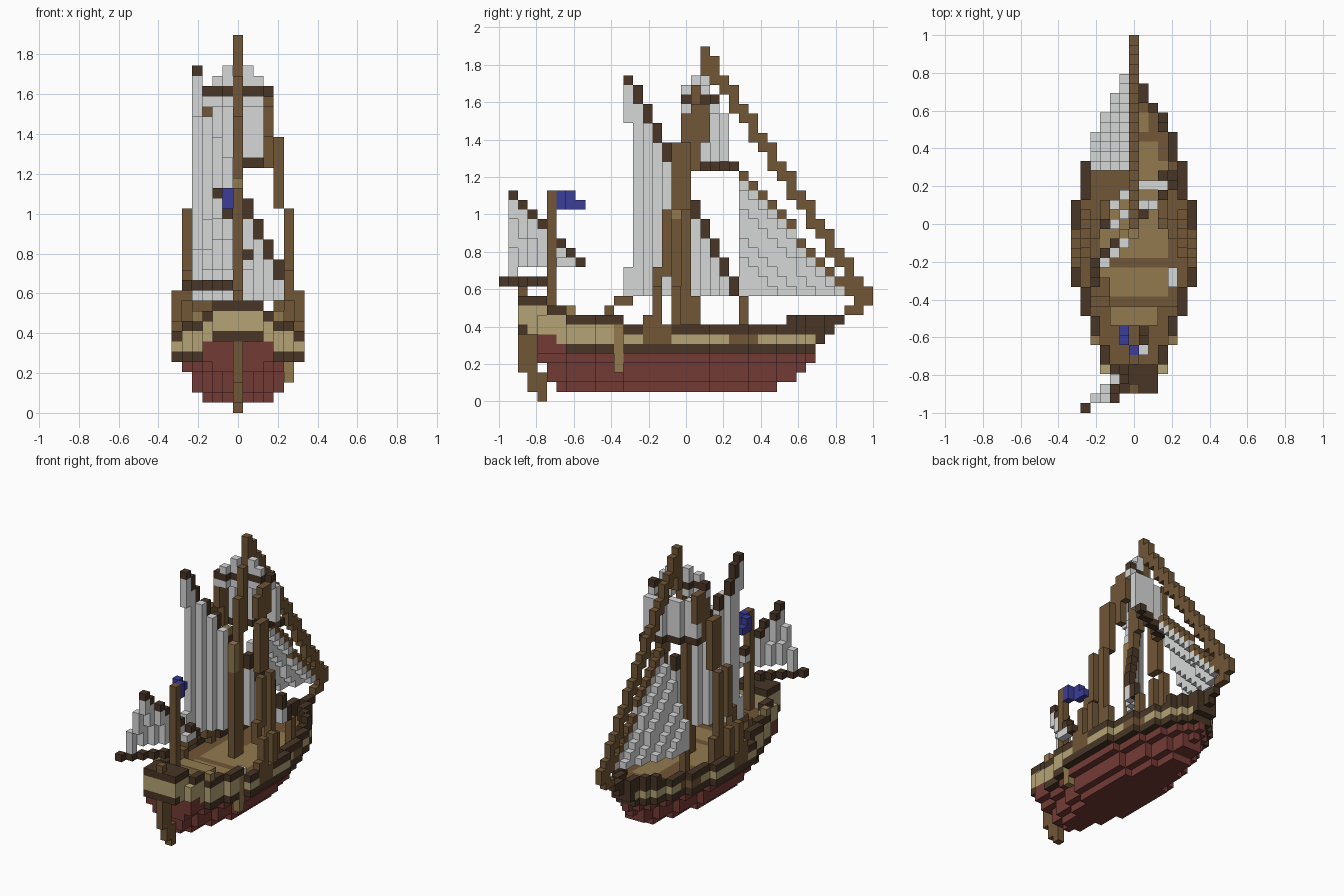
import bpy, bmesh
from mathutils import Vector

if "Cube" in bpy.data.objects:
    bpy.data.objects.remove(bpy.data.objects["Cube"])

LENGTH = 39
V = 2 / LENGTH   # block size


def make_material(name, rgb):
    lin = [((c / 255 + 0.055) / 1.055) ** 2.4 for c in rgb] + [1]
    m = bpy.data.materials.new(name)
    m.use_nodes = True
    m.diffuse_color = lin
    m.node_tree.nodes["Principled BSDF"].inputs["Base Color"].default_value = lin
    return m


MATS = [make_material(n, c) for n, c in (
    ("dark wood", (72, 54, 38)), ("brown wood", (113, 86, 54)),
    ("deck tan", (147, 122, 78)), ("pale planking", (181, 164, 117)),
    ("hull red", (116, 59, 54)), ("sail grey", (214, 216, 215)),
    ("flag blue", (60, 61, 153)))]
DARK, BROWN, TAN, PALE, RED, GREY, BLUE = range(len(MATS))
SIDES = [Vector(d) for d in ((1, 0, 0), (-1, 0, 0), (0, 1, 0), (0, -1, 0), (0, 0, 1), (0, 0, -1))]


def block_part(name, cells):
    """Mesh of unit blocks {(x, y, z): colour}, keeping outer faces only."""
    bm = bmesh.new()
    for cell, mat in cells.items():
        c = Vector(cell)
        for n in SIDES:
            if tuple(int(a) for a in c + n) in cells:
                continue
            u = Vector((n.y, n.z, n.x))
            w = n.cross(u)
            mid = c + n / 2
            corners = [mid + (u * a + w * b) / 2 for a, b in ((-1, -1), (1, -1), (1, 1), (-1, 1))]
            f = bm.faces.new([bm.verts.new((p.x * V, -1 + (p.y + 0.5) * V, (p.z + 0.5) * V))
                              for p in corners])
            f.material_index = mat
    bmesh.ops.remove_doubles(bm, verts=bm.verts, dist=V / 100)
    mesh = bpy.data.meshes.new(name)
    bm.to_mesh(mesh)
    bm.free()
    for m in MATS:
        mesh.materials.append(m)
    ob = bpy.data.objects.new(name, mesh)
    bpy.context.collection.objects.link(ob)


def box(xs, ys, zs, mat):
    """Block box from inclusive ranges."""
    return {(x, y, z): mat for x in range(xs[0], xs[1] + 1)
            for y in range(ys[0], ys[1] + 1) for z in range(zs[0], zs[1] + 1)}


def post(x, y, z0, z1, mat):
    return box((x, x), (y, y), (z0, z1), mat)


# Plan of the hull: half width from stern to bow
STEPS = ((2, 2), (4, 3), (7, 4), (10, 5), (13, 6), (22, 5), (26, 4), (29, 3), (31, 2), (32, 1), (34, 0), (36, -1))


def half(y):
    return max([-1] + [w for i, (s, w) in enumerate(STEPS[:-1]) if s <= y < STEPS[i + 1][0]])


def on_rim(x, y, y0, y1):
    return abs(x) == half(y) or y in (y0, y1) or any(abs(x) > half(y + d) for d in (-1, 1))


# Red bottom: level, first row, last row, widest half, inset
lower = {}
for z, y0, y1, widest, inset in ((1, 6, 28, 3, 3), (2, 5, 30, 4, 2), (3, 5, 31, 4, 2), (4, 4, 32, 5, 1)):
    for y in range(y0, y1 + 1):
        w = max(0, min(widest, half(y) - inset))
        lower.update(box((-w, w), (y, y), (z, z), RED))
for y in range(4, 7):
    lower.update(box((-half(y), half(y)), (y, y), (5, 6 if y < 6 else 5), RED))
block_part("hull_bottom", lower)

# Wale, planking and main deck
upper = {}
for y in range(6, 34):
    w = half(y)
    for x in range(-w, w + 1):
        if 7 <= y <= 32:
            upper[x, y, 5] = DARK
        if on_rim(x, y, 6, 33):
            colour = DARK if y > 32 else BROWN if 15 <= y <= 17 or 24 <= y <= 26 else PALE
        else:
            hatch = 12 <= y <= 27 and y != 15 and abs(x) <= min(3, w - 2) and (x >= 0 or y < 22)
            colour = TAN if hatch or (y in (29, 30) and x == 1) else BROWN
        upper[x, y, 6] = colour
for z in (5, 6):
    upper[5, 12, z] = TAN
block_part("planking_and_deck", upper)

# Rails along the sides and the raised bow
rail = {}
for z, y0, y1 in ((7, 11, 34), (8, 30, 35), (8, 9, 12)):
    for y in range(y0, y1 + 1):
        for x in range(-half(y), half(y) + 1):
            if on_rim(x, y, -1, y1 if y1 > 20 else -1):
                rail[x, y, z] = PALE if z == 7 and y < 12 else BROWN if z == 7 and 15 <= y <= 17 else DARK
rail[5, 12, 7] = TAN
block_part("side_rails", rail)

# Raised stern
stern = {}
for y in range(2, 11):
    w = half(y)
    for x in range(-w, w + 1):
        edge = on_rim(x, y, 2, -1)
        stern[x, y, 7] = DARK if y == 2 else PALE if edge else BROWN
        if y < 5 or (edge and y < 9):
            stern[x, y, 8] = PALE if y < 7 else DARK
        if 5 <= y < 8 and edge:
            stern[x, y, 9] = DARK if y < 7 else TAN
block_part("raised_stern", stern)
block_part("stern_cabin", {**box((-2, 2), (2, 4), (9, 9), PALE), **box((-2, 2), (2, 4), (10, 10), DARK)})
block_part("aft_hatch", box((-2, 2), (9, 10), (8, 8), TAN))

# Rudder
block_part("rudder", {**post(0, 4, 0, 2, BROWN), **post(0, 3, 1, 6, BROWN), **post(0, 2, 3, 6, BROWN)})

# Steering board and a cleat on the left side
block_part("side_board", post(5, 12, 3, 4, TAN))
block_part("side_cleat", box((4, 4), (13, 14), (7, 7), GREY))

# Masts
mast = {**box((0, 0), (18, 19), (7, 22), BROWN), **post(0, 19, 23, 28, BROWN)}
mast.update({**post(0, 20, 24, 32, BROWN), **post(0, 21, 31, 36, BROWN)})
mast.update(post(0, 18, 19, 22, TAN))
mast.update(post(-1, 18, 24, 24, TAN))
block_part("main_mast", mast)
block_part("aft_mast", {**post(0, 5, 8, 21, BROWN), **post(0, 2, 11, 11, BROWN)})

# Two thin shrouds converging upward, and rigging posts, on both sides
AFT_LINE = ((6, 15, 7, 8), (6, 16, 8, 11), (5, 16, 11, 13), (5, 17, 13, 19), (4, 18, 20, 26), (3, 19, 27, 29))
FORE_LINE = ((6, 18, 8, 11), (5, 19, 8, 19), (4, 19, 20, 26), (3, 20, 24, 30), (3, 21, 27, 30))
for side, name in ((1, "left"), (-1, "right")):
    for line, runs in (("aft", AFT_LINE), ("fore", FORE_LINE)):
        shroud = {}
        for x, y, z0, z1 in runs:
            shroud.update(post(side * x, y, z0, z1, BROWN))
        block_part(f"{name}_{line}_shroud", shroud)
    block_part(name + "_fore_post", post(side * 4, 25, 7, 10, BROWN))
    block_part(name + "_mid_post", post(side * 5, 20, 7, 10, BROWN))


# Forestay and bowsprit
def stay_height(y):
    return max(11, round(36 - (y - 21) * 25 / 17))


stay = {}
for y in range(21, 39):
    stay.update(post(0, y, stay_height(y + 1), stay_height(y), BROWN))
block_part("forestay", stay)
block_part("bowsprit", {**box((0, 0), (36, 37), (9, 9), BROWN), **box((0, 0), (37, 38), (10, 10), BROWN)})

# Main slanted sail, hung on the aft face of a diagonal yard
yard, sail = {}, {}
for y in range(13, 25):
    x = min(4, max(-4, y - 19))
    z = 33 - 2 * (y - 13)
    yard.update(post(x, y, z, min(z + 1, 33), DARK))
    for k in range(11, z):
        if y > 13 or k < 14 or k > 28:
            sail[x, y, k] = GREY
    if 16 <= y <= 18:
        sail.update(post(x, y - 1, 11, z + 1, GREY))
block_part("main_yard", yard)
block_part("main_sail", sail)
block_part("main_sheet", {**box((-4, -3), (11, 11), (8, 9), BROWN), **box((-4, -3), (12, 13), (10, 10), BROWN)})

# Jib bellying out from its own stay
jib, jib_stay = {}, {}
for y in range(25, 37):
    top = round(23 - (y - 25) * 12 / 11)
    jib_stay[0, y, top] = BROWN
    for k in range(11, top):
        jib[-min(4, round((top - k) / 2.5)), y, k] = GREY
block_part("jib_stay", jib_stay)
block_part("jib_sail", jib)

# Topsail between two turned yards, with a furled sail above
yards, top_sail = {}, {}
for x in range(-3, 4):
    high, low = int(20.5 + x / 2 + 0.01), int(22.5 + x / 2 + 0.01)
    yards[x, high, 31] = yards[x, low, 24] = DARK
    if x:
        top_sail.update(post(x, high, 32, 34 - abs(x), GREY))
    for k in range(25, 31):
        top_sail[x, min(low, 23) if k < 30 else high, k] = GREY
block_part("topsail_yards", yards)
block_part("topsail", top_sail)

# Aft sail with its yard and boom
aft_yard, aft_sail = {}, {}
for y in range(1, 9):
    top, x_top = 22 - y, -2 + round((y - 1) * 3 / 7)
    x_foot = min(1, y - 5)
    aft_yard[x_top, y, top] = DARK
    for k in range(13 if y == 1 else 14, top):
        t = (k - 13) / (top - 13)
        aft_sail[round(x_foot + (x_top - x_foot) * t), y, k] = GREY
block_part("aft_yard", aft_yard)
block_part("aft_sail", aft_sail)
block_part("aft_boom", {(y - 5, y, 12): DARK for y in range(6)})

# Flag
block_part("flag", {**post(0, 6, 20, 21, BLUE), **post(-1, 7, 20, 21, BLUE), **post(-1, 8, 20, 20, BLUE)})
